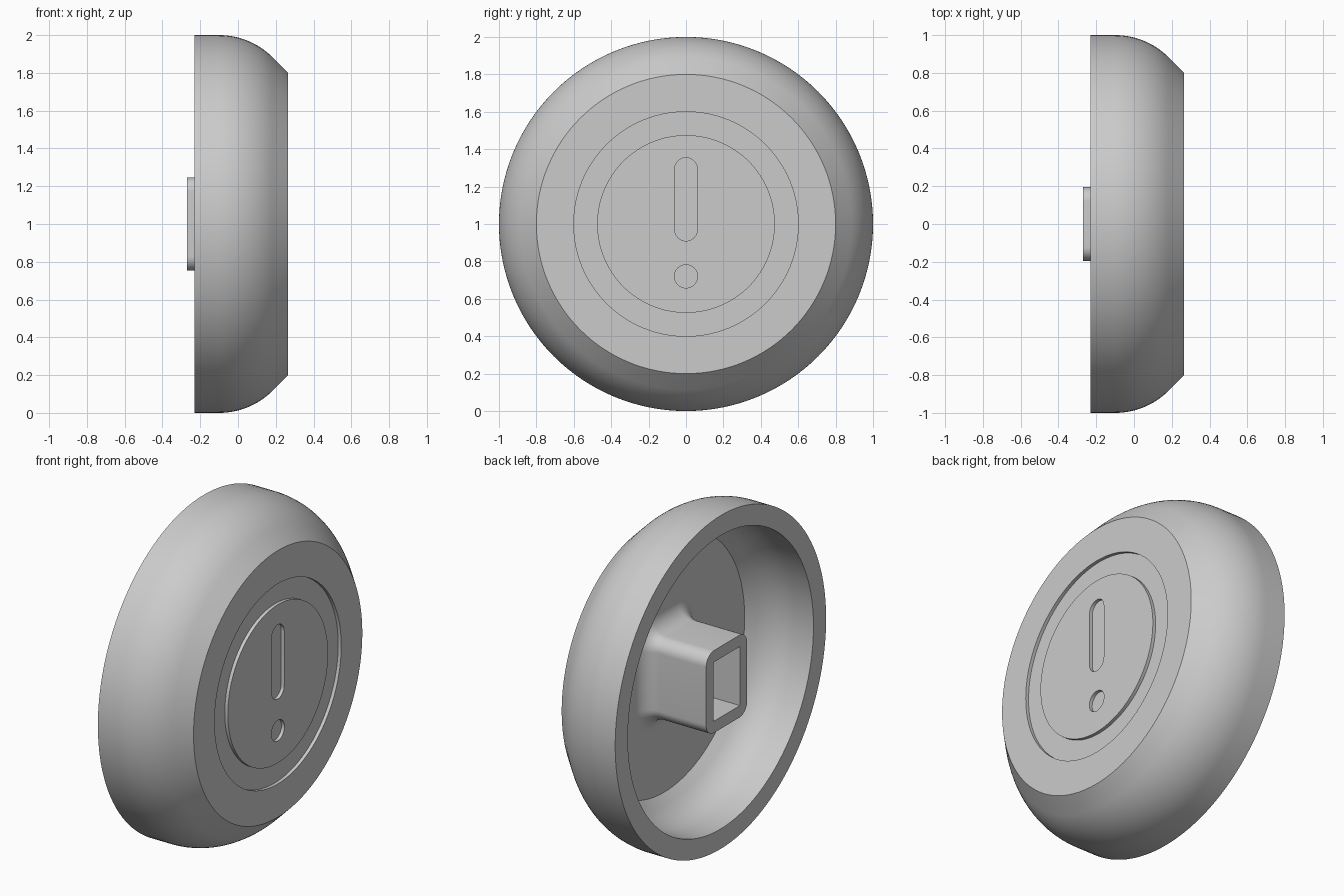
import bpy
import bmesh
import math

cube = bpy.data.objects.get("Cube")
if cube:
    bpy.data.objects.remove(cube, do_unlink=True)

grey = bpy.data.materials.new("plain grey")
grey.use_nodes = True
colour = (0.6, 0.6, 0.6, 1)
grey.diffuse_color = colour
grey.node_tree.nodes["Principled BSDF"].inputs["Base Color"].default_value = colour

FACE, BACK, FLOOR = 0.265, -0.23, 0.14   # front face, rim and cavity floor along x
DEPTH = 0.02                             # depth of the engraved details


def circle(x, r, n=128):
    return [(x, r * math.cos(math.tau * i / n), 1 + r * math.sin(math.tau * i / n))
            for i in range(n)]


def rounded_rect(x, hy, hz, r, zc=1.0, steps=12):
    """Outline in the yz plane with half sizes hy, hz and corner radius r."""
    points = []
    for corner, (sy, sz) in enumerate([(1, 1), (-1, 1), (-1, -1), (1, -1)]):
        for i in range(steps + 1):
            a = math.pi / 2 * (corner + i / steps)
            points.append((x, sy * (hy - r) + r * math.cos(a),
                           zc + sz * (hz - r) + r * math.sin(a)))
    return points


def loft(name, rings):
    """Closed skin through the rings, capped at both ends."""
    bm = bmesh.new()
    loops = [[bm.verts.new(p) for p in ring] for ring in rings]
    n = len(loops[0])
    for a, b in zip(loops, loops[1:]):
        for i in range(n):
            j = (i + 1) % n
            bm.faces.new((a[i], a[j], b[j], b[i]))
    bm.faces.new(loops[0])
    bm.faces.new(loops[-1])
    bmesh.ops.remove_doubles(bm, verts=bm.verts, dist=1e-5)
    bmesh.ops.recalc_face_normals(bm, faces=bm.faces)
    mesh = bpy.data.meshes.new(name)
    bm.to_mesh(mesh)
    bm.free()
    obj = bpy.data.objects.new(name, mesh)
    obj.data.materials.append(grey)
    bpy.context.collection.objects.link(obj)
    return obj


def activate(obj):
    bpy.ops.object.select_all(action="DESELECT")
    obj.select_set(True)
    bpy.context.view_layer.objects.active = obj


def shoulder(r, steps=16):
    """Arc from 45 degrees down to the straight side, centred at (-0.1, 0.6)."""
    angles = [math.pi / 4 * (1 + i / steps) for i in range(steps + 1)]
    return [(-0.1 + r * math.cos(a), 0.6 + r * math.sin(a)) for a in angles]


# Domed cap: front disc, ring groove, rounded shoulder, rim and hollow back
profile = [(FACE, 0.475), (FACE - DEPTH, 0.475), (FACE - DEPTH, 0.6), (FACE, 0.6), (FACE, 0.8)]
profile += shoulder(0.4)
profile += [(BACK, 1.0), (BACK, 0.88)]
profile += shoulder(0.28)[::-1]
profile += [(FLOOR, 0.756)]
body = loft("domed_cap", [circle(x, r) for x, r in profile])

# Engraved slot and dot on the front disc
cutters = [
    ("slot_cutter", 0.06, 0.2225, 1.132),
    ("dot_cutter", 0.062, 0.062, 0.72),
]
for name, hy, hz, zc in cutters:
    cutter = loft(name, [rounded_rect(x, hy, hz, 0.06 if hz > 0.1 else hz, zc)
                         for x in (FACE - DEPTH, FACE + 0.1)])
    cutter.hide_render = True
    activate(body)
    cut = body.modifiers.new(name, "BOOLEAN")
    cut.operation = "DIFFERENCE"
    cut.solver = "EXACT"
    cut.object = cutter
    bpy.ops.object.modifier_apply(modifier=cut.name)
    bpy.data.objects.remove(cutter, do_unlink=True)

# Hollow rounded stem that flares into the cavity floor
HY, HZ, CORNER, FLARE, WALL, TIP = 0.195, 0.247, 0.075, 0.1, 0.07, -0.27
rings = [rounded_rect(x, HY - WALL, HZ - WALL, 0) for x in (0.1, TIP)]
rings.append(rounded_rect(TIP, HY, HZ, CORNER))
for i in range(11):
    a = math.pi / 2 * i / 10
    grow = FLARE * (1 - math.cos(a))
    x = FLOOR - FLARE + FLARE * math.sin(a)
    rings.append(rounded_rect(x, HY + grow, HZ + grow, CORNER + grow))
rings.append(rounded_rect(FLOOR + 0.01, HY + FLARE, HZ + FLARE, CORNER + FLARE))
stem = loft("hollow_stem", rings)

for obj in (body, stem):
    activate(obj)
    bpy.ops.object.shade_smooth_by_angle(angle=math.radians(30))
